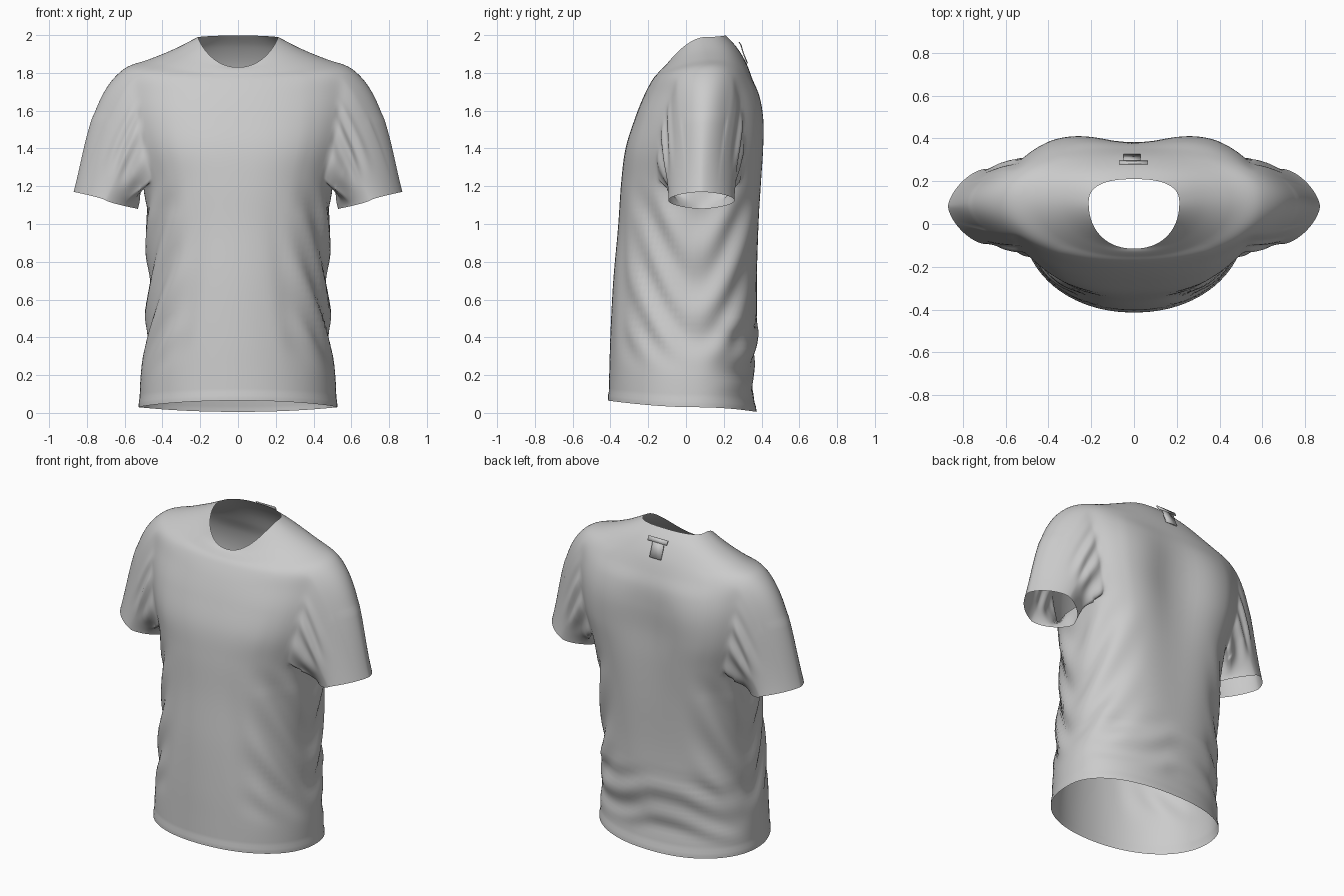
import bpy, bmesh, math
from mathutils import Vector

if "Cube" in bpy.data.objects:
    bpy.data.objects.remove(bpy.data.objects["Cube"])

N, SEG, K, SL = 96, 8, 8, 30      # columns, rows per section, armhole half width, sleeve rows
ARM0, ARM1 = 5 * SEG, 9 * SEG     # armhole rows

# Cross-sections from hem to neckline:
# half width, y front, y back, y centre, z front, z side, z back, front/back roundness, spine groove
KEYS = [
    (.522, -.410, .370, .03, .065, .03, .005, 2.1, 2.2, 0),
    (.515, -.406, .352, .03, .22, .20, .18, 2.1, 2.3, 0),
    (.490, -.400, .375, .03, .42, .40, .40, 2.1, 2.4, 0),
    (.478, -.385, .385, .04, .70, .70, .70, 2.1, 2.5, .01),
    (.482, -.360, .400, .05, .98, .98, .98, 2.15, 2.7, .02),
    (.505, -.343, .420, .07, 1.22, 1.22, 1.22, 2.3, 2.9, .04),
    (.550, -.320, .430, .08, 1.40, 1.40, 1.40, 2.45, 3.1, .055),
    (.585, -.270, .430, .08, 1.56, 1.56, 1.56, 2.4, 2.9, .05),
    (.605, -.222, .405, .09, 1.68, 1.70, 1.68, 2.2, 2.6, .03),
    (.610, -.180, .360, .11, 1.76, 1.82, 1.77, 2.1, 2.2, .01),
    (.470, -.152, .315, .12, 1.795, 1.872, 1.86, 2.1, 2.2, 0),
    (.340, -.130, .265, .12, 1.82, 1.925, 1.94, 2.2, 2.3, 0),
    (.212, -.115, .210, .10, 1.83, 1.99, 1.998, 2.2, 2.5, 0),
]
ROWS = (len(KEYS) - 1) * SEG + 1


def section(r):
    """Smoothly interpolated cross-section values for row r."""
    i = min(r // SEG, len(KEYS) - 2)
    t = r / SEG - i
    a, b, c, d = (KEYS[max(0, min(len(KEYS) - 1, i + j))] for j in (-1, 0, 1, 2))
    return [q + .5 * t * (s - p + t * (2 * p - 5 * q + 4 * s - e + t * (3 * (q - s) + e - p)))
            for p, q, s, e in zip(a, b, c, d)]


def ring_point(k, c):
    w, yf, yb, yc, zf, zs, zb, nf, nb, groove = k
    a = 2 * math.pi * c / N
    co, si = math.cos(a), math.sin(a)
    n, ye, ze = (nb, yb, zb) if si > 0 else (nf, yf, zf)
    x = math.copysign(w * abs(co) ** (2 / n), co)
    y = yc + (ye - yc) * abs(si) ** (2 / n)
    if si > 0:
        y -= groove * math.exp(-(x / .2) ** 2)
    return Vector((x, y, zs + (ze - zs) * abs(si) ** (2 if si > 0 else 1.6)))


def window(v, lo, hi, soft):
    s = lambda t: max(0, min(1, t)) ** 2 * (3 - 2 * max(0, min(1, t)))
    return s((v - lo) / soft) * s((hi - v) / soft)


def body_fold(p):
    """Draped side folds, lower back wrinkles and front pulls."""
    x, y, z = abs(p.x), p.y, p.z
    u = z - 2 * math.sqrt((y - .05) ** 2 + .012)
    d = .012 * math.sin(u * 2 * math.pi / .3 + 1.5 * math.sin(3 * z)) \
        * window(x, .22, 2, .2) * window(z, .2, 1.25, .25)
    if y > .1:
        d += .008 * math.sin((z + .25 * x + .05 * math.sin(p.x * 7)) * 2 * math.pi / .19) \
            * window(z, .08, .55, .12) * window(y, .1, 2, .15)
    else:
        d += .006 * math.sin((x + .22 * z) * 2 * math.pi / .22) \
            * window(z, .15, 1.25, .4) * window(x, .12, 2, .15) * window(-y, -.1, 2, .15)
    return d


bm = bmesh.new()
shift, soft = {}, set()

# Torso shell with an opening left for each sleeve
grid = []
for r in range(ROWS):
    k = section(r)
    row = []
    for c in range(N):
        v = bm.verts.new(ring_point(k, c))
        shift[v] = body_fold(v.co)
        if r < 3:                            # hem band
            shift[v] += .004
        near = min(c % N, N - c % N, abs(c - N // 2))
        if ARM0 - 6 < r < ARM1 + 7 and near < K + 7:
            soft.add(v)
        row.append(v)
    grid.append(row)


def in_arm(r, c):
    return ARM0 <= r < ARM1 and any((c - c0 + K) % N < 2 * K for c0 in (0, N // 2))


for r in range(ROWS - 1):
    for c in range(N):
        if not in_arm(r, c):
            d = (c + 1) % N
            bm.faces.new((grid[r][c], grid[r][d], grid[r + 1][d], grid[r + 1][c]))

# Sleeves: curved strands from each armhole to an oval cuff
for s, c0 in ((1, 0), (-1, N // 2)):
    loop = [(ARM0, c) for c in range(-K, K)] + [(r, K) for r in range(ARM0, ARM1)]
    loop += [(ARM1, c) for c in range(K, -K, -1)] + [(r, -K) for r in range(ARM1, ARM0, -1)]
    prev = [grid[r][(c0 + c) % N] for r, c in loop]
    start = [(v.co.copy(), math.atan2((v.co.y - .09) / .22, (v.co.z - 1.52) / .3)) for v in prev]
    for j in range(1, SL + 1):
        t = j / SL
        cur = []
        for p, a in start:
            ca, sa = math.cos(a), math.sin(a)
            q = Vector((s * (.70 + .17 * math.copysign(abs(ca) ** 1.3, ca)),
                        .082 + .175 * math.copysign(abs(sa) ** 1.3, sa), 1.125 + .045 * ca))
            L = (q - p).length
            out = .35 + .38 * max(0, ca) ** 3
            t0 = Vector((s * out, .06 * sa, -.5)) * L
            t1 = Vector((s * (.25 + .15 * (1 - max(0, ca))), 0, -.95)) * L
            co = (p * (2 * t**3 - 3 * t**2 + 1) + t0 * (t**3 - 2 * t**2 + t)
                  + q * (3 * t**2 - 2 * t**3) + t1 * (t**3 - t**2))
            v = bm.verts.new(co)
            shift[v] = .008 * math.sin(a * 13 + 5 * s * co.x) * window(t, -.1, .8, .35) \
                * window(abs(a), .8, 2.9, .5)
            if t < .45:
                soft.add(v)
            cur.append(v)
        for i in range(len(cur)):
            n = (i + 1) % len(cur)
            bm.faces.new((prev[i], prev[n], cur[n], cur[i]))
        prev = cur

# Drop unused armhole points, soften the sleeve join, then press in the folds
loose = [v for v in bm.verts if not v.link_faces]
for v in loose:
    soft.discard(v)
    shift.pop(v)
    bm.verts.remove(v)
for _ in range(10):
    bmesh.ops.smooth_vert(bm, verts=list(soft), factor=.5,
                          use_axis_x=True, use_axis_y=True, use_axis_z=True)
bmesh.ops.recalc_face_normals(bm, faces=bm.faces[:])
bm.normal_update()
if grid[3 * SEG][3 * N // 4].normal.y > 0:
    bmesh.ops.reverse_faces(bm, faces=bm.faces[:])
    bm.normal_update()
for v, co in [(v, v.co + v.normal * d) for v, d in shift.items()]:
    v.co = co
for v in bm.verts:
    v.co.z = max(0, v.co.z)


def finish(name, bm):
    me = bpy.data.meshes.new(name)
    bm.to_mesh(me)
    bm.free()
    ob = bpy.data.objects.new(name, me)
    bpy.context.collection.objects.link(ob)
    for f in me.polygons:
        f.use_smooth = True
    return ob


finish("shirt", bm)


# Small blank label at the back of the neck: hanging tab and folded top strip
def strip(name, x0, x1, path):
    bm = bmesh.new()
    pts = [[bm.verts.new((x, y, z)) for x in (x0, x1)] for y, z in path]
    for a, b in zip(pts, pts[1:]):
        bm.faces.new((a[0], a[1], b[1], b[0]))
    ob = finish(name, bm)
    m = ob.modifiers.new("thickness", 'SOLIDIFY')
    m.thickness = .006


strip("label_tab", -.05, .03, [(.322, 1.85), (.302, 1.90), (.288, 1.945)])
strip("label_top", -.07, .065, [(.292, 1.938), (.286, 1.95), (.278, 1.962)])
